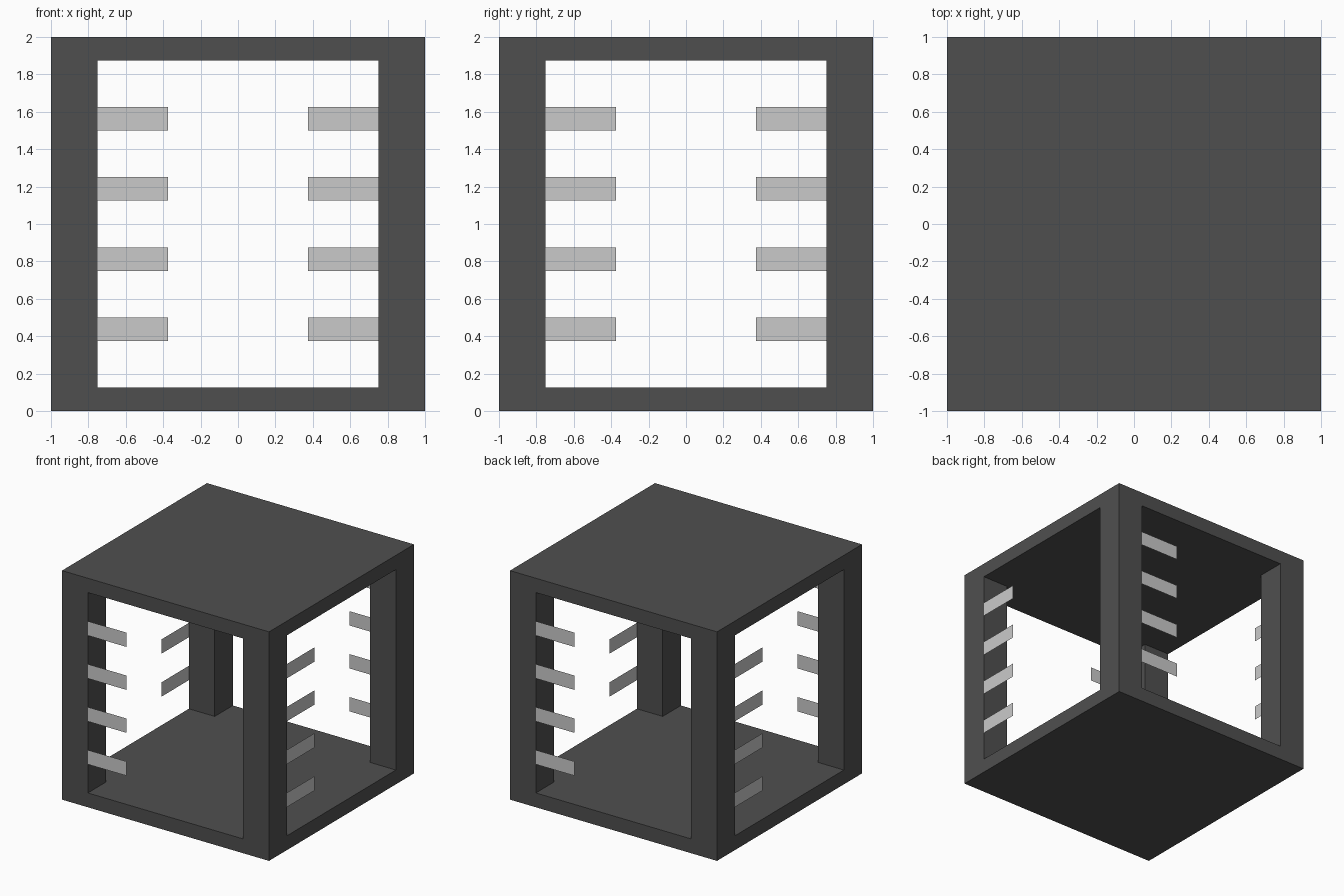
import bpy, math
from mathutils import Matrix

if "Cube" in bpy.data.objects:
    bpy.data.objects.remove(bpy.data.objects["Cube"])


def material(name, value):
    m = bpy.data.materials.new(name)
    m.diffuse_color = (value, value, value, 1)
    m.use_nodes = True
    m.node_tree.nodes["Principled BSDF"].inputs["Base Color"].default_value = m.diffuse_color
    return m


dark = material("dark_grey", 0.078)
light = material("light_grey", 0.59)


def box(name, size, z):
    bpy.ops.mesh.primitive_cube_add(size=1, location=(0, 0, z))
    ob = bpy.context.object
    ob.name = name
    ob.scale = size
    bpy.ops.object.transform_apply(location=True, rotation=False, scale=True)
    return ob


# Frame: a cube opened through all four sides, leaving slabs and corner posts
frame = box("frame", (2, 2, 2), 1)
frame.data.materials.append(dark)
for name, size in (("opening_front_back", (1.5, 3, 1.75)),
                   ("opening_left_right", (3, 1.5, 1.75))):
    cutter = box(name, size, 1)
    cutter.hide_render = True
    mod = frame.modifiers.new(name, 'BOOLEAN')
    mod.operation = 'DIFFERENCE'
    mod.solver = 'EXACT'
    mod.object = cutter
    bpy.context.view_layer.objects.active = frame
    bpy.ops.object.modifier_apply(modifier=mod.name)
    bpy.data.objects.remove(cutter)

# Slats: four thin plates at the left edge of each opening, flush with the side
for side, label in enumerate(("front", "right", "back", "left")):
    turn = Matrix.Rotation(side * math.pi / 2, 4, 'Z')
    for row in range(4):
        z = 0.375 + 0.375 * row
        corners = [(-0.75, -1, z), (-0.375, -1, z),
                   (-0.375, -1, z + 0.125), (-0.75, -1, z + 0.125)]
        mesh = bpy.data.meshes.new(f"{label}_slat_{row + 1}")
        mesh.from_pydata(corners, [], [(0, 1, 2, 3)])
        mesh.transform(turn)
        mesh.materials.append(light)
        slat = bpy.data.objects.new(mesh.name, mesh)
        bpy.context.collection.objects.link(slat)
